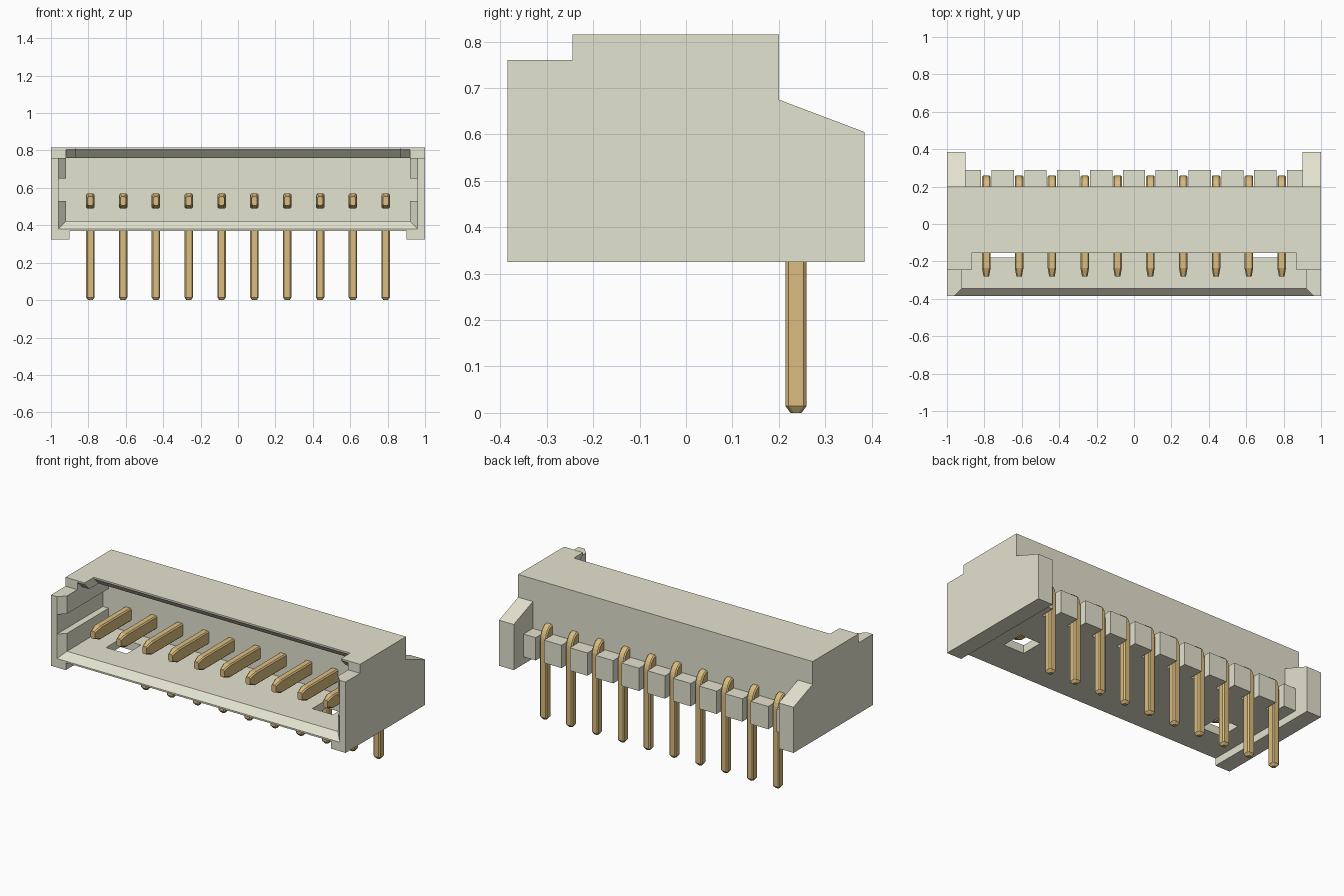
import bpy, bmesh, math
from mathutils import Vector

cube = bpy.data.objects.get("Cube")
if cube:
    bpy.data.objects.remove(cube, do_unlink=True)


def material(name, rgb):
    m = bpy.data.materials.new(name)
    m.use_nodes = True
    m.diffuse_color = (*rgb, 1)
    for n in m.node_tree.nodes:
        if n.type == 'BSDF_PRINCIPLED':
            n.inputs["Base Color"].default_value = (*rgb, 1)
    return m


OFF_WHITE = material("off_white_plastic", (0.777, 0.769, 0.627))
GOLD = material("gold_metal", (0.708, 0.504, 0.210))


def finish(bm, name, mat=None):
    bmesh.ops.recalc_face_normals(bm, faces=bm.faces[:])
    me = bpy.data.meshes.new(name)
    bm.to_mesh(me)
    bm.free()
    ob = bpy.data.objects.new(name, me)
    bpy.context.collection.objects.link(ob)
    if mat:
        me.materials.append(mat)
    return ob


def loft(bm, rings):
    """Skin a list of equal-length rings and cap both ends."""
    vs = [[bm.verts.new(p) for p in r] for r in rings]
    n = len(vs[0])
    for a, b in zip(vs, vs[1:]):
        for i in range(n):
            bm.faces.new((a[i], a[(i + 1) % n], b[(i + 1) % n], b[i]))
    bm.faces.new(vs[0])
    bm.faces.new(vs[-1])


def prism(name, profile, x0, x1, mat=None):
    """Extrude a (y, z) profile along x."""
    bm = bmesh.new()
    loft(bm, [[(x, y, z) for y, z in profile] for x in (x0, x1)])
    return finish(bm, name, mat)


def box(name, x, y, z, mat=None):
    prof = [(y[0], z[0]), (y[1], z[0]), (y[1], z[1]), (y[0], z[1])]
    return prism(name, prof, x[0], x[1], mat)


def cut(target, cutter):
    cutter.hide_render = True
    mod = target.modifiers.new("cut", 'BOOLEAN')
    mod.operation = 'DIFFERENCE'
    mod.solver = 'EXACT'
    mod.object = cutter
    bpy.context.view_layer.objects.active = target
    bpy.ops.object.modifier_apply(modifier=mod.name)
    bpy.data.objects.remove(cutter, do_unlink=True)


# Housing: stepped side outline, hollowed from the front
housing = prism("housing", [(-0.385, 0.325), (0.385, 0.325), (0.385, 0.605), (0.2, 0.675),
                            (0.2, 0.815), (-0.245, 0.815), (-0.245, 0.76), (-0.385, 0.76)],
                -1, 1, OFF_WHITE)

# Raised underside and the gap between the rear ears
cut(housing, box("underside_cut", (-0.9, 0.9), (-1, 1), (0, 0.37)))
cut(housing, box("rear_cut", (-0.9, 0.9), (0.2, 1), (0, 1)))
# Main cavity, open top at the front, and lip notch
cut(housing, box("cavity_cut", (-0.92, 0.92), (-1, 0.06), (0.42, 0.76)))
cut(housing, box("open_top_cut", (-0.92, 0.92), (-1, -0.245), (0.7, 1)))
cut(housing, box("lip_notch_cut", (-0.87, 0.87), (-1, -0.155), (0.7, 1)))
# Bevels under the lip, middle and corners
for half, y in ((0.87, -0.155), (0.92, -0.245)):
    cut(housing, prism("lip_bevel_cut", [(y - 0.04, 0.7), (y + 0.105, 0.7),
                                         (y, 0.805), (y - 0.04, 0.805)], -half, half))
# Side guide slots
cut(housing, box("guide_slot_cut", (-0.96, 0.96), (-1, 0.06), (0.53, 0.65)))
# Mouth bevel
bm = bmesh.new()
loft(bm, [[(-h, y, z), (h, y, z), (h, y, 0.9), (-h, y, 0.9)]
          for h, y, z in ((1.0, -0.425, 0.34), (0.88, -0.305, 0.46))])
cut(housing, finish(bm, "mouth_bevel_cut"))
# Floor windows
for s in (-1, 1):
    cut(housing, box("window_cut", (s * 0.70 - 0.07, s * 0.70 + 0.07), (-0.18, -0.04), (0.3, 0.45)))

# Pins and the rear blocks between them
PITCH, COUNT = 0.1755, 10
pin_x = [(i - (COUNT - 1) / 2) * PITCH for i in range(COUNT)]
edges = [-0.905] + [x + s for x in pin_x for s in (-0.028, 0.028)] + [0.905]
for i in range(0, len(edges), 2):
    box("rear_block", edges[i:i + 2], (0.19, 0.29), (0.37, 0.51), OFF_WHITE)


def octagon(x, inner, outer, hw):
    """Chamfered rectangle spanning inner to outer (y, z), half width hw."""
    a, b = Vector((x, *inner)), Vector((x, *outer))
    mid, up = (a + b) / 2, (b - a).normalized()
    h, c = (b - a).length / 2, 0.007
    pts = [(hw, h - c), (hw - c, h), (c - hw, h), (-hw, h - c),
           (-hw, c - h), (c - hw, -h), (hw - c, -h), (hw, c - h)]
    return [mid + up * v + Vector((u, 0, 0)) for u, v in pts]


# Pin path: tapered front tip, bend, tapered leg end
path = [((-0.28, 0.507), (-0.28, 0.553), 0.015), ((-0.235, 0.49), (-0.235, 0.57), 0.023)]
for k in range(7):
    t = math.pi / 2 * k / 6
    s, c = math.sin(t), math.cos(t)
    path.append(((0.2 + 0.014 * s, 0.48 + 0.01 * c), (0.2 + 0.06 * s, 0.48 + 0.09 * c), 0.023))
path += [((0.214, 0.015), (0.26, 0.015), 0.023), ((0.225, 0), (0.249, 0), 0.012)]

for x in pin_x:
    bm = bmesh.new()
    loft(bm, [octagon(x, *p) for p in path])
    finish(bm, "pin", GOLD)
